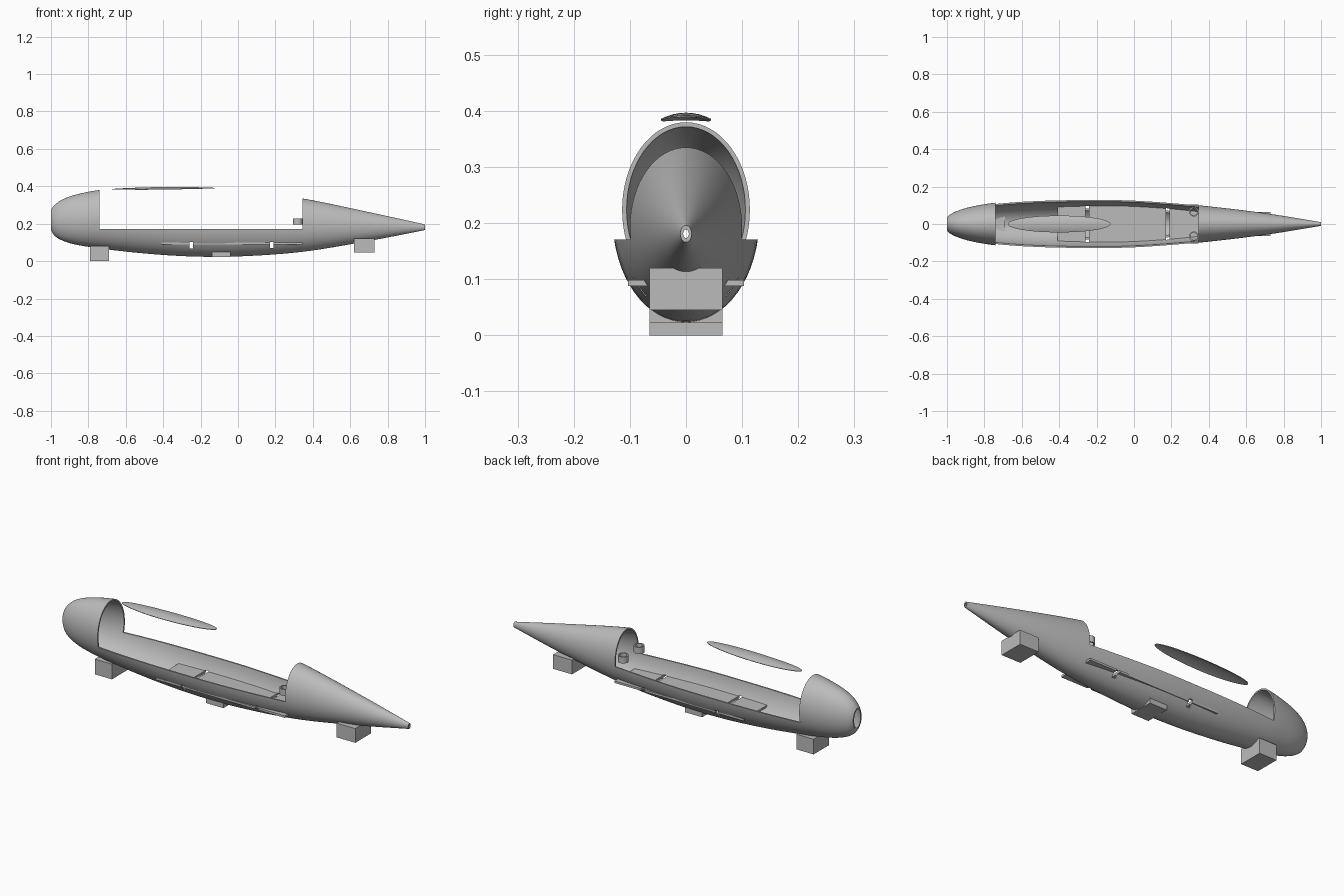
import bpy, bmesh, math
from mathutils import Matrix, Vector

if "Cube" in bpy.data.objects:
    bpy.data.objects.remove(bpy.data.objects["Cube"])

grey = bpy.data.materials.new("plain grey")
grey.use_nodes = True
grey.diffuse_color = (0.5, 0.5, 0.5, 1)
grey.node_tree.nodes["Principled BSDF"].inputs["Base Color"].default_value = grey.diffuse_color

# Hull stations: x, bottom z, top z, half width
STATIONS = [(-1, .165, .275, .035), (-.985, .14, .295, .05), (-.95, .115, .324, .068),
            (-.88, .091, .352, .09), (-.74, .068, .38, .114), (-.5, .041, .394, .128),
            (-.25, .025, .396, .131), (0, .025, .383, .127), (.345, .05, .335, .1),
            (.7, .108, .262, .058), (1, .166, .196, .01)]
SEGS = 64
WALL = .008


def new_object(name, bm, smooth=False):
    bmesh.ops.recalc_face_normals(bm, faces=bm.faces)
    mesh = bpy.data.meshes.new(name)
    bm.to_mesh(mesh)
    bm.free()
    mesh.materials.append(grey)
    ob = bpy.data.objects.new(name, mesh)
    bpy.context.collection.objects.link(ob)
    if smooth:
        smooth_object(ob)
    return ob


def smooth_object(ob):
    bpy.ops.object.select_all(action='DESELECT')
    ob.select_set(True)
    bpy.context.view_layer.objects.active = ob
    bpy.ops.object.shade_smooth_by_angle(angle=math.radians(35))


def box(name, x0, x1, y, z0, z1):
    bm = bmesh.new()
    bmesh.ops.create_cube(bm, size=1)
    for v in bm.verts:
        v.co = (x0 if v.co.x < 0 else x1, y * 2 * v.co.y, z0 if v.co.z < 0 else z1)
    return new_object(name, bm)


def subtract(target, cutters):
    """Cut boxes from an object, keep the result and drop the cutters."""
    for c in cutters:
        c.hide_render = True
        mod = target.modifiers.new("cut", 'BOOLEAN')
        mod.operation, mod.solver, mod.object = 'DIFFERENCE', 'EXACT', c
    dg = bpy.context.evaluated_depsgraph_get()
    mesh = bpy.data.meshes.new_from_object(target.evaluated_get(dg))
    target.modifiers.clear()
    target.data = mesh
    for c in cutters:
        bpy.data.objects.remove(c)


def section(x):
    """Smoothly interpolated centre z, half height and half width at x."""
    i = 0
    while i < len(STATIONS) - 2 and x > STATIONS[i + 1][0]:
        i += 1

    def slope(j, k):
        a, b = STATIONS[max(j - 1, 0)], STATIONS[min(j + 1, len(STATIONS) - 1)]
        return (b[k] - a[k]) / (b[0] - a[0])

    p, q = STATIONS[i], STATIONS[i + 1]
    h = q[0] - p[0]
    t = (x - p[0]) / h
    bottom, top, wide = [
        (2*t**3 - 3*t*t + 1) * p[k] + (t**3 - 2*t*t + t) * h * slope(i, k)
        + (3*t*t - 2*t**3) * q[k] + (t**3 - t*t) * h * slope(i + 1, k) for k in (1, 2, 3)]
    return (top + bottom) / 2, (top - bottom) / 2, wide


def ring(bm, x, wall):
    c, hh, hw = section(x)
    hh, hw = max(hh - wall, hh / 2), max(hw - wall, hw / 2)
    angles = [2 * math.pi * k / SEGS for k in range(SEGS)]
    return [bm.verts.new((x, hw * math.cos(a), c + hh * math.sin(a))) for a in angles]


# Hollow hull, open at the nose and tail tip
xs = [-1 + .25 * (k / 12) ** 2 for k in range(12)] + [-.75 + 1.75 * k / 32 for k in range(33)]
bm = bmesh.new()
loops = [ring(bm, x, 0) for x in xs] + [ring(bm, x, WALL) for x in reversed(xs)]
for a, b in zip(loops, loops[1:] + loops[:1]):
    for k in range(SEGS):
        n = (k + 1) % SEGS
        bm.faces.new((a[k], a[n], b[n], b[k]))
hull = new_object("hull", bm)


# Cockpit opening and the two cross slots
def slots():
    return [box("rear_slot", .17, .19, .2, .07, .102),
            box("front_slot", -.26, -.24, .2, .068, .102)]


subtract(hull, [box("cockpit_opening", -.74, .345, .3, .171, .6)] + slots())
smooth_object(hull)

# Inner floor
floor = box("floor", -.41, .345, .103, .088, .099)
subtract(floor, slots())

# Support blocks below the hull
box("front_block", -.79, -.69, .065, 0, .08)
box("middle_block", -.14, -.04, .065, .022, .05)
box("rear_block", .62, .73, .065, .045, .12)

# Pair of short tubes ahead of the tail
for side, name in ((1, "left_tube"), (-1, "right_tube")):
    bm = bmesh.new()
    bmesh.ops.create_cone(bm, cap_ends=True, segments=32, radius1=.026, radius2=.026, depth=.034,
                          matrix=Matrix.Translation((.32, side * .066, .212)))
    caps = [f for f in bm.faces if len(f.verts) > 4]
    bmesh.ops.inset_individual(bm, faces=caps, thickness=.007)
    bmesh.ops.bridge_loops(bm, edges=list({e for f in caps for e in f.edges}))
    bmesh.ops.delete(bm, geom=caps, context='FACES_ONLY')
    new_object(name, bm, True)

# Oval hatch skin that follows the upper hull curve
bm = bmesh.new()
bmesh.ops.create_circle(bm, cap_ends=True, segments=48, radius=1)
for k in range(4):
    outer = [f for f in bm.faces if len(f.verts) > 4]
    bmesh.ops.inset_individual(bm, faces=outer, thickness=.22)
for v in bm.verts:
    x, y = -.4 + .275 * v.co.x, .045 * v.co.y
    c, hh, hw = section(x)
    v.co = Vector((x, y, c + hh * math.sqrt(1 - (y / hw) ** 2)))
bmesh.ops.recalc_face_normals(bm, faces=bm.faces)
bmesh.ops.solidify(bm, geom=bm.faces[:], thickness=.003)
new_object("hatch_skin", bm, True)
